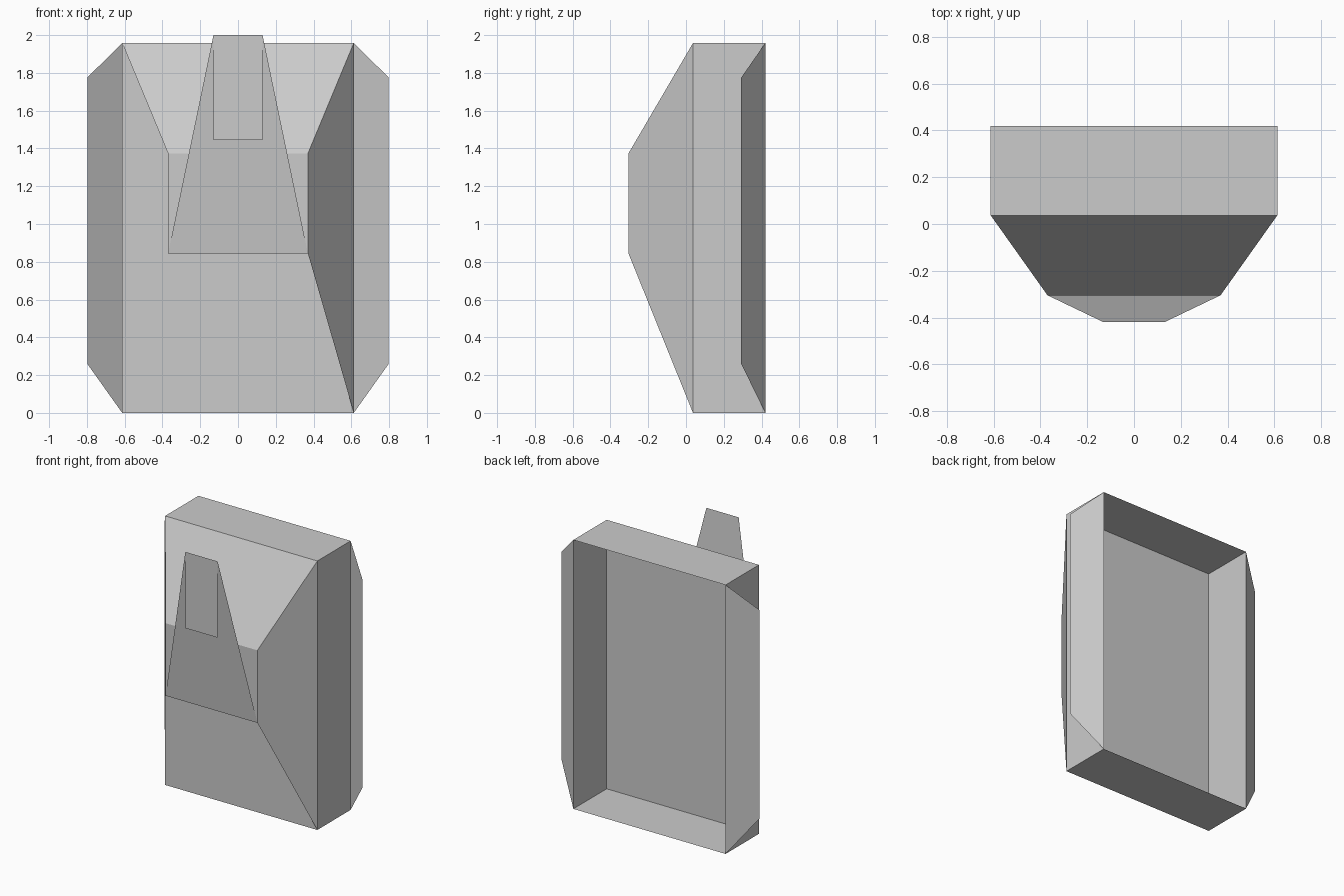
import bpy

if "Cube" in bpy.data.objects:
    bpy.data.objects.remove(bpy.data.objects["Cube"])


def sheet(name, verts, faces):
    """Flat-faced open sheet."""
    mesh = bpy.data.meshes.new(name)
    mesh.from_pydata(verts, [], faces)
    ob = bpy.data.objects.new(name, mesh)
    bpy.context.collection.objects.link(ob)
    return ob


def rect(w, y, z0, z1):
    """Upright rectangle of half width w at depth y."""
    return [(-w, y, z0), (w, y, z0), (w, y, z1), (-w, y, z1)]


W, H = 0.613, 1.958
BACK, MID, FRONT = 0.42, 0.037, -0.305

# Tray: front panel and four walls, open at the back
sheet("tray", rect(W, MID, 0, H) + rect(W, BACK, 0, H),
      [(0, 1, 2, 3)] + [(i, i + 4, (i + 1) % 4 + 4, (i + 1) % 4) for i in range(4)])

# Side flaps running forward and outward from the rear edges
for side, s in (("left", -1), ("right", 1)):
    order = (0, 1, 2, 3) if s < 0 else (3, 2, 1, 0)
    sheet(side + "_flap",
          [(s * W, BACK, 0), (s * W, BACK, H), (s * 0.798, 0.292, 1.775), (s * 0.798, 0.292, 0.26)],
          [order])

# Raised front cover: face plate, sloped top and right cheek (open at left and below)
sheet("front_cover", rect(W, MID, 0, H) + rect(0.37, FRONT, 0.845, 1.373),
      [(4, 5, 6, 7), (7, 6, 2, 3), (5, 1, 2, 6)])

# Tapered strap leaning forward from the plate's lower edge
sheet("strap", [(-0.37, FRONT, 0.845), (0.37, FRONT, 0.845), (0.13, -0.42, 2), (-0.13, -0.42, 2)],
      [(0, 1, 2, 3)])

# Tab hanging straight down from the strap's top
sheet("hanging_tab", rect(0.13, -0.42, 1.445, 2), [(0, 1, 2, 3)])
